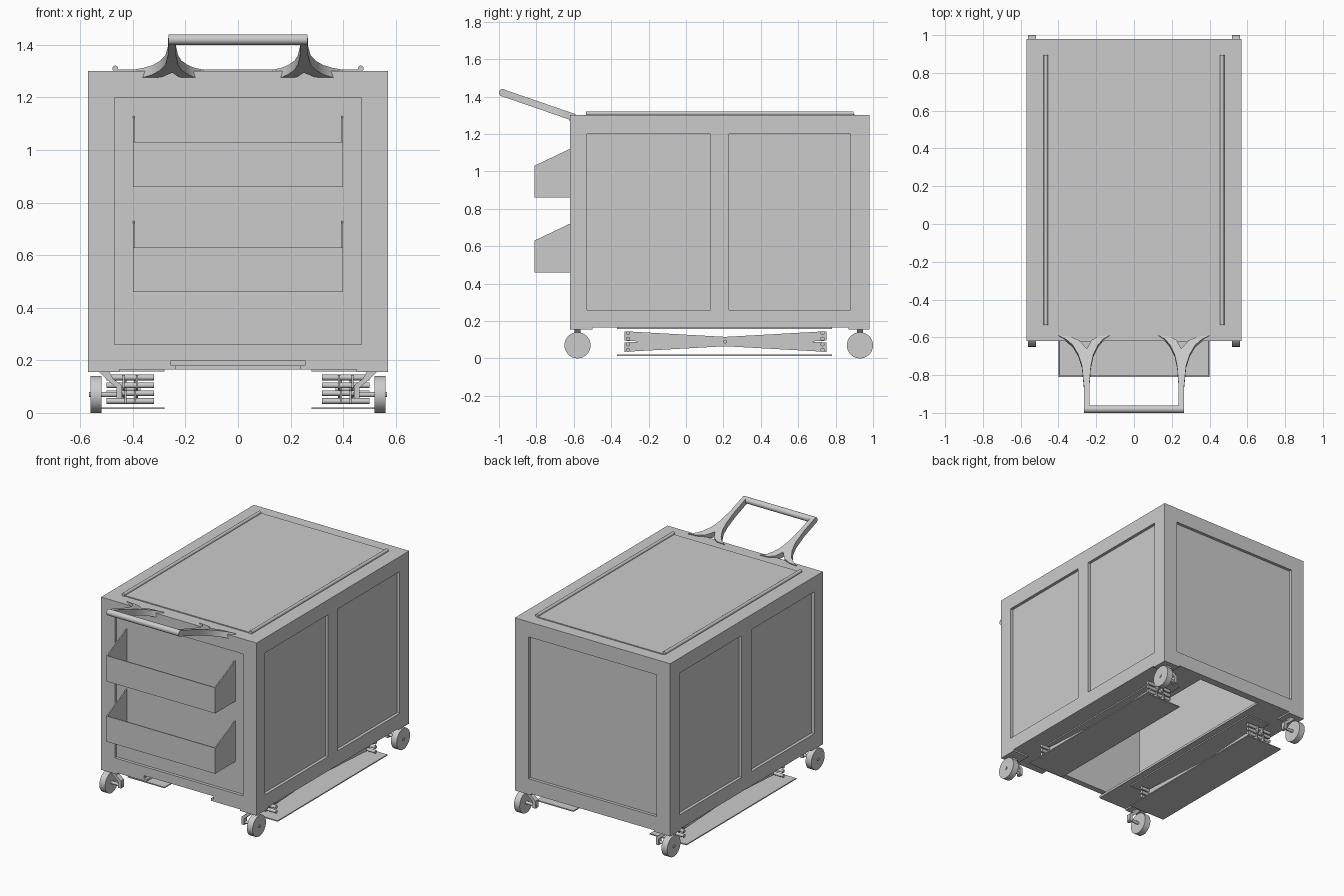
import bpy, bmesh, math
from mathutils import Vector

if "Cube" in bpy.data.objects:
    bpy.data.objects.remove(bpy.data.objects["Cube"])

# Single flat grey finish
grey = bpy.data.materials.new("light_grey")
grey.use_nodes = True
tone = (0.6, 0.6, 0.6, 1)
grey.diffuse_color = tone
grey.node_tree.nodes["Principled BSDF"].inputs["Base Color"].default_value = tone


def finish(name, bm, smooth=False):
    bmesh.ops.recalc_face_normals(bm, faces=bm.faces)
    mesh = bpy.data.meshes.new(name)
    bm.to_mesh(mesh)
    bm.free()
    mesh.materials.append(grey)
    ob = bpy.data.objects.new(name, mesh)
    bpy.context.collection.objects.link(ob)
    if smooth:
        bpy.ops.object.select_all(action="DESELECT")
        ob.select_set(True)
        bpy.context.view_layer.objects.active = ob
        bpy.ops.object.shade_smooth_by_angle(angle=math.radians(35))
    return ob


def box(name, x, y, z):
    """Box from (low, high) ranges on each axis."""
    bm = bmesh.new()
    bmesh.ops.create_cube(bm, size=1)
    for v in bm.verts:
        v.co = Vector([r[0] + (c + 0.5) * (r[1] - r[0]) for c, r in zip(v.co, (x, y, z))])
    return finish(name, bm)


def rod(name, a, b, r, sides=24):
    a, b = Vector(a), Vector(b)
    bm = bmesh.new()
    bmesh.ops.create_cone(bm, cap_ends=True, segments=sides, radius1=r, radius2=r,
                          depth=(b - a).length)
    turn = (b - a).to_track_quat("Z", "Y")
    for v in bm.verts:
        v.co = turn @ v.co + (a + b) / 2
    return finish(name, bm, True)


def prism(name, points, offset, smooth=False):
    """Extrude a closed outline of 3D points along an offset."""
    bm = bmesh.new()
    face = bm.faces.new([bm.verts.new(p) for p in points])
    out = bmesh.ops.extrude_face_region(bm, geom=[face])
    bmesh.ops.translate(bm, vec=offset,
                        verts=[g for g in out["geom"] if isinstance(g, bmesh.types.BMVert)])
    return finish(name, bm, smooth)


def carve(ob, *cutters):
    bpy.context.view_layer.objects.active = ob
    for cutter in cutters:
        mod = ob.modifiers.new("carve", "BOOLEAN")
        mod.operation, mod.solver, mod.object = "DIFFERENCE", "EXACT", cutter
        bpy.ops.object.modifier_apply(modifier=mod.name)
        bpy.data.objects.remove(cutter)


# Hollow cabinet with recessed panels and a docking slot open at front and bottom
W, F, B, LOW, TOP = 0.57, -0.62, 0.98, 0.165, 1.30
REC = 0.02
PANEL = (0.26, 1.20)
cabinet = box("cabinet", (-W, W), (F, B), (LOW, TOP))
cutters = [box("cutter", (-0.53, 0.53), (F + 0.04, B - 0.04), (0.18, TOP - 0.03)),
           box("cutter", (-0.235, 0.235), (F - 0.1, B - 0.05), (0.1, 0.19)),
           box("cutter", (-0.255, 0.255), (F - 0.1, F + 0.1), (0.18, 0.2)),
           box("cutter", (-0.47, 0.47), (F - 0.1, F + REC), PANEL),
           box("cutter", (-0.47, 0.47), (B - REC, B + 0.1), PANEL)]
for span in ((-0.53, 0.13), (0.23, 0.88)):
    cutters.append(box("cutter", (W - REC, W + 0.1), span, PANEL))
    cutters.append(box("cutter", (-W - 0.1, REC - W), span, PANEL))
carve(cabinet, *cutters)

# Work surface
box("top_mat", (-0.46, 0.46), (-0.53, 0.9), (TOP, 1.306))

# Two open storage bins with sloping side walls
T = 0.007
for name, z in (("upper_bin", 0.86), ("lower_bin", 0.46)):
    back, front = F + REC, -0.81
    for s in (-1, 1):
        x = s * 0.4
        prism(name + "_side", [(x, back, z), (x, front, z), (x, front, z + 0.17),
                               (x, back, z + 0.27)], (-s * T, 0, 0))
    box(name + "_front", (-0.4, 0.4), (front, front + T), (z, z + 0.17))
    box(name + "_floor", (-0.4, 0.4), (front, back), (z, z + T))

# Push handle: grip bar and two flat arms that fork at the cabinet
rod("handle_grip", (-0.265, -0.98, 1.42), (0.265, -0.98, 1.42), 0.02)
ARM = [(0.265, -0.98), (0.266, -0.85), (0.276, -0.75), (0.295, -0.69), (0.325, -0.64),
       (0.36, -0.61), (0.4, -0.59), (0.34, -0.595), (0.29, -0.615), (0.25, -0.66),
       (0.225, -0.615), (0.19, -0.595), (0.13, -0.59), (0.165, -0.61), (0.19, -0.64),
       (0.215, -0.69), (0.228, -0.75), (0.236, -0.85), (0.237, -0.98)]


def arm_height(y):
    return 1.44 - (y + 0.98) * 0.345


for s, side in ((1, "left"), (-1, "right")):
    prism(side + "_handle_arm", [(s * x, y, arm_height(y)) for x, y in ARM],
          (0, -0.012, -0.036), True)
    box(side + "_handle_bridge", sorted((s * 0.2, s * 0.3)), (-0.622, -0.6), (1.27, 1.3))

    # Top rail
    rod(side + "_top_rail", (s * 0.467, -0.535, 1.31), (s * 0.467, 0.895, 1.31), 0.011, 16)

    # Casters with corner pads, stems and cranked brackets
    for end, y, pad in (("front", -0.58, (F, -0.5)), ("rear", 0.93, (0.87, B))):
        name = side + "_" + end
        box(name + "_pad", sorted((s * 0.45, s * W)), pad, (0.155, LOW))
        rod(name + "_wheel", (s * 0.52, y, 0.07), (s * 0.562, y, 0.07), 0.07, 32)
        rod(name + "_axle", (s * 0.44, y, 0.07), (s * 0.567, y, 0.07), 0.01, 12)
        crank = [(0.53, 0.157), (0.49, 0.157), (0.475, 0.13), (0.442, 0.105), (0.442, 0.055),
                 (0.462, 0.055), (0.462, 0.095), (0.5, 0.128)]
        prism(name + "_bracket", [(s * x, y - 0.016, z) for x, z in crank], (0, 0.032, 0))

    # Scissor lift foot: mounting plate, ground plate, crossed bars and end rods
    box(side + "_mount_plate", sorted((s * 0.28, s * 0.45)), (-0.37, 0.78), (0.157, LOW))
    box(side + "_ground_plate", sorted((s * 0.28, s * 0.55)), (-0.37, 0.78), (0.014, 0.021))
    for tilt, gaps in ((1, (-0.03, 0.022)), (-1, (-0.022, 0.014))):
        for gap in gaps:
            x = s * 0.41 + gap
            za, zb = 0.09 + tilt * 0.03, 0.09 - tilt * 0.03
            prism(side + "_scissor_bar", [(x, -0.33, za - 0.025), (x, 0.75, zb - 0.025),
                                          (x, 0.75, zb + 0.025), (x, -0.33, za + 0.025)],
                  (0.008, 0, 0))
    rod(side + "_pivot", (s * 0.37, 0.21, 0.09), (s * 0.45, 0.21, 0.09), 0.01, 12)
    for y in (-0.31, 0.73):
        for z in (0.045, 0.075, 0.105, 0.135):
            rod(side + "_end_rod", (s * 0.32, y, z), (s * 0.5, y, z), 0.011, 12)
